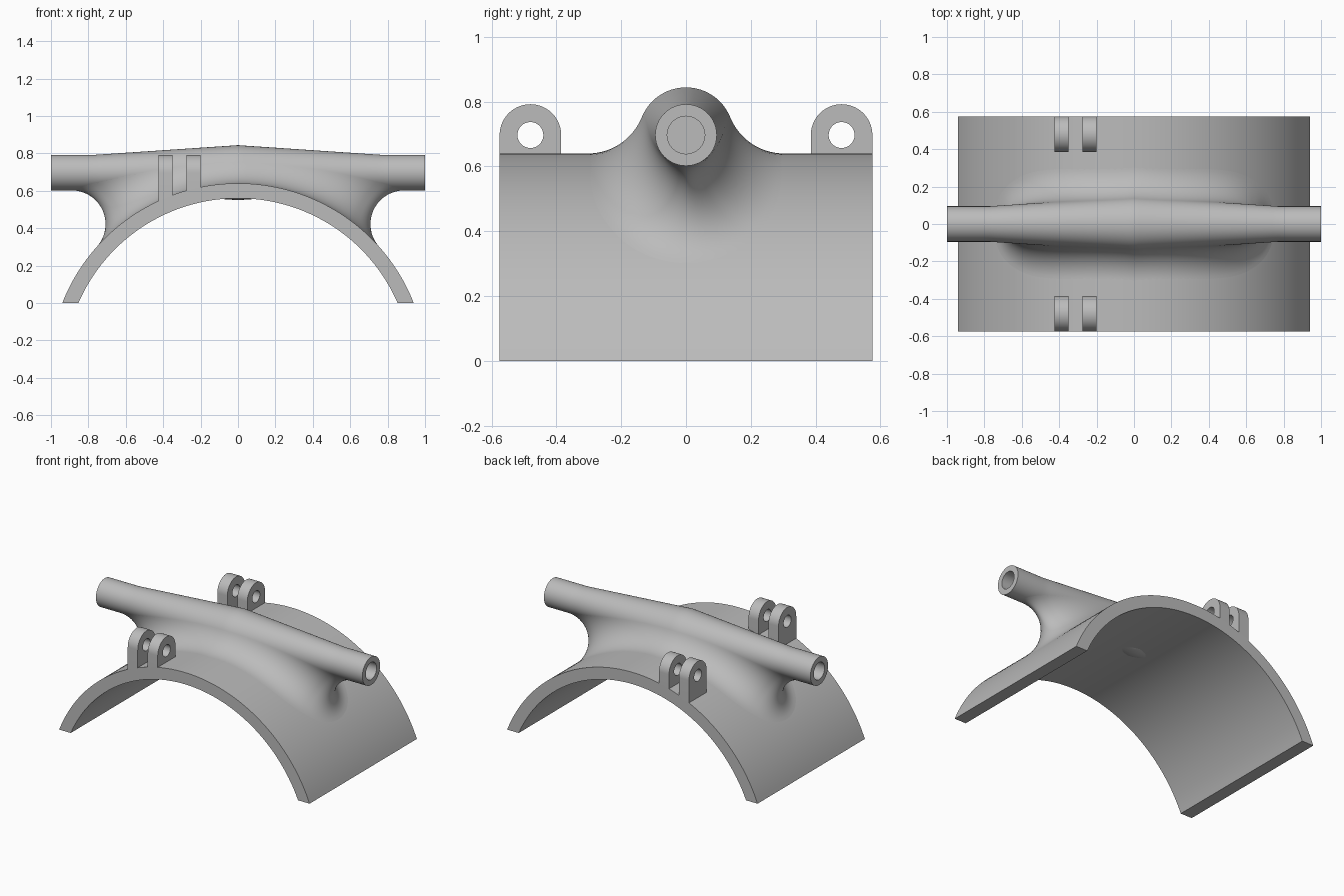
import bpy, bmesh
from math import sin, cos, pi, sqrt, acos, asin
from mathutils import Vector

if "Cube" in bpy.data.objects:
    bpy.data.objects.remove(bpy.data.objects["Cube"])

# Main dimensions
SADDLE_R, WALL, SADDLE_Z, HALF_WIDTH = 1.01, 0.08, -0.37, 0.575
TUBE_Z, TUBE_R, MID_R, BORE_R, CONE_X = 0.697, 0.095, 0.147, 0.058, 0.77
FILLET_R = 0.18

grey = bpy.data.materials.new("plain grey")
grey.use_nodes = True
colour = (0.5, 0.5, 0.5, 1)
grey.diffuse_color = colour
grey.node_tree.nodes["Principled BSDF"].inputs["Base Color"].default_value = colour


def finish(name, bm, recalc=True):
    if recalc:
        bmesh.ops.recalc_face_normals(bm, faces=bm.faces)
    mesh = bpy.data.meshes.new(name)
    bm.to_mesh(mesh)
    bm.free()
    mesh.materials.append(grey)
    mesh.shade_smooth()
    mesh.set_sharp_from_angle(angle=pi / 6)
    obj = bpy.data.objects.new(name, mesh)
    bpy.context.collection.objects.link(obj)
    return obj


def prism(name, loops, offset):
    """Fill closed loops (holes allowed) and extrude them by offset."""
    bm = bmesh.new()
    edges = []
    for loop in loops:
        vs = [bm.verts.new(p) for p in loop]
        edges += [bm.edges.new((a, b)) for a, b in zip(vs, vs[1:] + vs[:1])]
    bmesh.ops.triangle_fill(bm, use_beauty=True, edges=edges)
    out = bmesh.ops.extrude_face_region(bm, geom=bm.faces[:])
    moved = [g for g in out["geom"] if isinstance(g, bmesh.types.BMVert)]
    bmesh.ops.translate(bm, verts=moved, vec=offset)
    return finish(name, bm)


# Saddle: part of a thick pipe, cut flat at the ground
def saddle_arc(radius, n=72):
    end = acos(-SADDLE_Z / radius)
    angles = [end * (2 * i / n - 1) for i in range(n + 1)]
    return [(radius * sin(a), -HALF_WIDTH, SADDLE_Z + radius * cos(a)) for a in angles]


prism("saddle", [saddle_arc(SADDLE_R) + saddle_arc(SADDLE_R - WALL)[::-1]],
      (0, 2 * HALF_WIDTH, 0))


# Cross tube: thicker in the middle, blind bore at each end
def tube_radius(x):
    return TUBE_R + (MID_R - TUBE_R) * max(0, 1 - abs(x) / CONE_X)


half = [(CONE_X, 0), (CONE_X, BORE_R), (1, BORE_R), (1, TUBE_R)]
half += [(x, tube_radius(x)) for x in (0.8, CONE_X, 0.74, 0.4, 0.03)]
profile = half + [(0, MID_R)] + [(-x, r) for x, r in reversed(half)]
bm = bmesh.new()
verts = [bm.verts.new((x, 0, TUBE_Z + r)) for x, r in profile]
edges = [bm.edges.new(pair) for pair in zip(verts, verts[1:])]
bmesh.ops.spin(bm, geom=verts + edges, cent=(0, 0, TUBE_Z), axis=(1, 0, 0),
               angle=2 * pi, steps=64, use_merge=True)
bmesh.ops.remove_doubles(bm, verts=bm.verts, dist=1e-4)
finish("cross_tube", bm)


# Fillet web: a ball rolled around the joint between tube and saddle
def fillet_section(t, sx, sy, n=20):
    reach = SADDLE_R + FILLET_R
    theta = sin(t * pi / 2) * acos((TUBE_Z - TUBE_R - FILLET_R - SADDLE_Z) / reach)
    x, z = reach * sin(theta), SADDLE_Z + reach * cos(theta)
    gap = tube_radius(x) + FILLET_R
    y = sqrt(max(0, gap ** 2 - (z - TUBE_Z) ** 2))
    centre = Vector((x, y, z))
    to_tube = (Vector((x, 0, TUBE_Z)) - centre).normalized()
    to_saddle = (Vector((0, y, SADDLE_Z)) - centre).normalized()
    points = [centre + FILLET_R * to_tube.slerp(to_saddle, i / n) for i in range(n + 1)]
    return [(p.x * sx, p.y * sy, p.z) for p in points]


STEPS = 32
ring = []
for sx, sy in ((1, 1), (1, -1), (-1, -1), (-1, 1)):
    order = range(STEPS) if sx == sy else range(STEPS, 0, -1)
    ring += [fillet_section(i / STEPS, sx, sy) for i in order]
bm = bmesh.new()
rows = [[bm.verts.new(p) for p in row] for row in ring]
for a, b in zip(rows, rows[1:] + rows[:1]):
    for i in range(len(a) - 1):
        bm.faces.new((a[i], a[i + 1], b[i + 1], b[i]))
bmesh.ops.recalc_face_normals(bm, faces=bm.faces)
bm.normal_update()
# Face the open ring outwards, away from the web core
if sum(f.normal.y * f.calc_center_median().y for f in bm.faces) < 0:
    bmesh.ops.reverse_faces(bm, faces=bm.faces)
finish("fillet_web", bm, recalc=False)

# Hinge lugs: two rounded plates with a pin hole at front and back
LUG_R, HOLE_R, LUG_T = 0.095, 0.04, 0.075


def circle(x, y, radius, turn, n):
    return [(x, y + radius * cos(turn * i / n), TUBE_Z + radius * sin(turn * i / n))
            for i in range(n + 1)]


for side, y in (("front", LUG_R - HALF_WIDTH), ("back", HALF_WIDTH - LUG_R)):
    for place, x, base in (("outer", -0.425, 0.52), ("inner", -0.275, 0.57)):
        outline = circle(x, y, LUG_R, pi, 28)
        outline += [(x, y - LUG_R, base), (x, y + LUG_R, base)]
        hole = circle(x, y, HOLE_R, 2 * pi, 32)[:-1]
        prism(f"{side}_{place}_lug", [outline, hole], (LUG_T, 0, 0))
